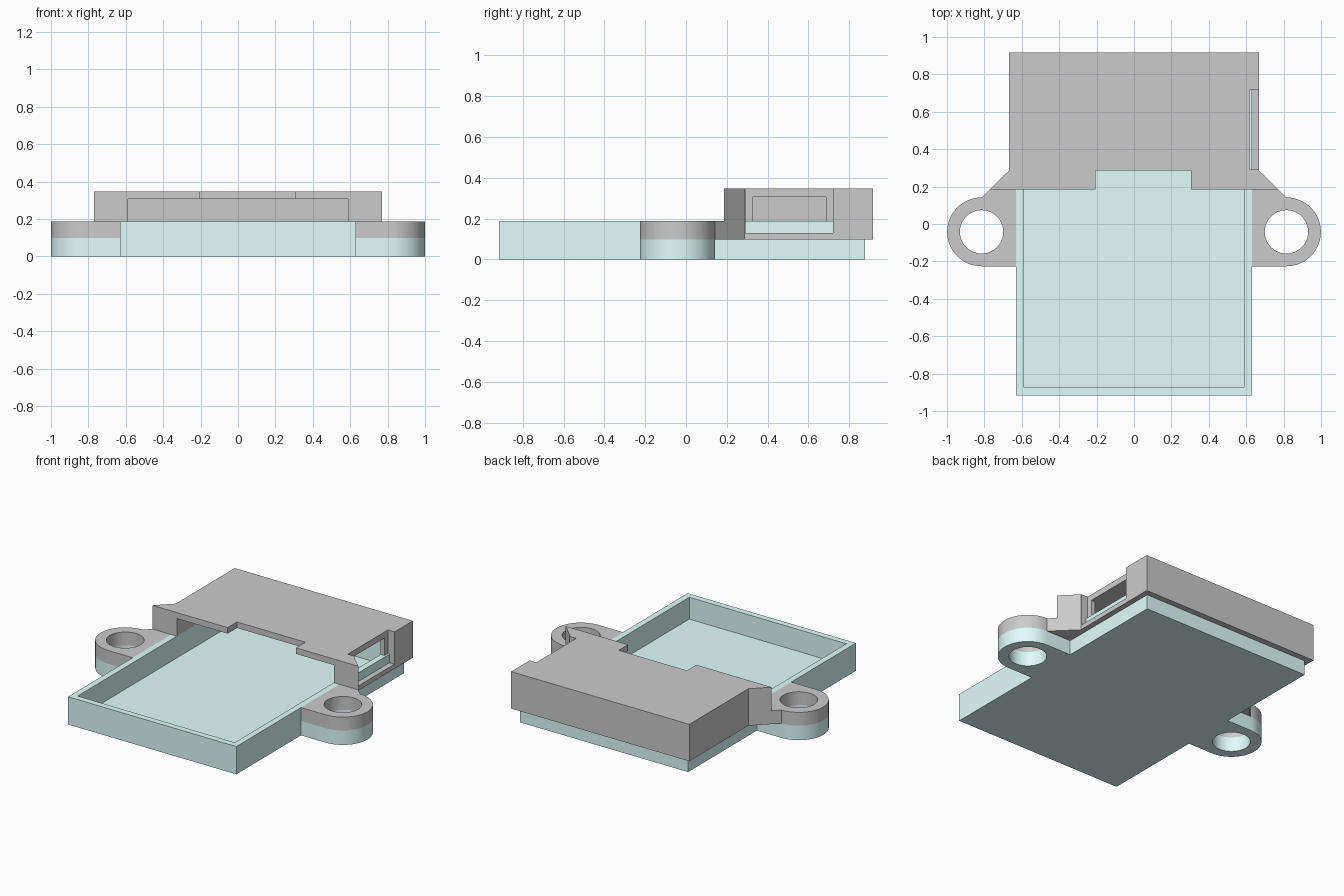
import bpy, bmesh
from math import sin, cos, pi

if "Cube" in bpy.data.objects:
    bpy.data.objects.remove(bpy.data.objects["Cube"])

EAR_X, EAR_Y, EAR_R, HOLE_R = 0.815, -0.042, 0.184, 0.116
SPLIT, RIM, TOP = 0.098, 0.188, 0.348      # main height levels


def prism(name, outline, z0, z1):
    """Closed solid from a counter-clockwise outline."""
    bm = bmesh.new()
    face = bm.faces.new([bm.verts.new((x, y, z0)) for x, y in outline])
    new = bmesh.ops.extrude_face_region(bm, geom=[face])["geom"]
    bmesh.ops.translate(bm, vec=(0, 0, z1 - z0),
                        verts=[v for v in new if isinstance(v, bmesh.types.BMVert)])
    bmesh.ops.recalc_face_normals(bm, faces=bm.faces[:])
    mesh = bpy.data.meshes.new(name)
    bm.to_mesh(mesh)
    bm.free()
    obj = bpy.data.objects.new(name, mesh)
    bpy.context.collection.objects.link(obj)
    return obj


def box(name, x0, x1, y0, y1, z0, z1):
    return prism(name, [(x0, y0), (x1, y0), (x1, y1), (x0, y1)], z0, z1)


def arc(cx, cy, r, a0, a1, n):
    return [(cx + r * cos(a0 + (a1 - a0) * i / n), cy + r * sin(a0 + (a1 - a0) * i / n))
            for i in range(n + 1)]


def combine(target, other, operation):
    """Apply a boolean and remove the helper."""
    other.hide_render = True
    bpy.context.view_layer.objects.active = target
    mod = target.modifiers.new("combine", 'BOOLEAN')
    mod.operation, mod.solver, mod.object = operation, 'EXACT', other
    bpy.ops.object.modifier_apply(modifier=mod.name)
    bpy.data.objects.remove(other, do_unlink=True)


def cut_screw_holes(target):
    for s in (-1, 1):
        ring = arc(s * EAR_X, EAR_Y, HOLE_R, 0, 2 * pi, 48)[:-1]
        combine(target, prism("screw_hole", ring, -0.1, 0.3), 'DIFFERENCE')


def smooth(obj):
    bpy.ops.object.select_all(action='DESELECT')
    obj.select_set(True)
    bpy.context.view_layer.objects.active = obj
    bpy.ops.object.shade_smooth_by_angle(angle=pi / 6)


ear_arc = arc(EAR_X, EAR_Y, EAR_R, -pi / 2, pi / 2, 32)

# Base tray: open box with a lower mounting ear on each side
tray = box("base_tray", -0.63, 0.63, -0.917, 0.877, 0, RIM)
lug = [(0.60, EAR_Y - EAR_R)] + ear_arc + [(0.60, EAR_Y + EAR_R)]
for s in (-1, 1):
    side = [(s * x, y) for x, y in lug]
    combine(tray, prism("ear", side, 0, SPLIT), 'UNION')
combine(tray, box("tray_pocket", -0.588, 0.588, -0.875, 0.835, 0.04, 0.5), 'DIFFERENCE')
cut_screw_holes(tray)

teal = bpy.data.materials.new("pale_teal")
teal.diffuse_color = (0.76, 0.99, 0.98, 1)
teal.use_nodes = True
teal.node_tree.nodes["Principled BSDF"].inputs["Base Color"].default_value = teal.diffuse_color
tray.data.materials.append(teal)

# Lid: one outline with flared shoulders running into the ears
right = ear_arc + [(0.667, 0.287), (0.667, 0.917)]
left = [(-x, y) for x, y in reversed(right)]
lid = prism("lid", right + left, SPLIT, TOP)
cutters = [
    ("ear_step", -1.2, 1.2, -0.5, 0.185, RIM, 0.6),
    ("tray_seat", -0.63, 0.63, -1.0, 0.877, 0.0, RIM),
    ("lid_cavity", -0.588, 0.588, 0.0, 0.835, 0.15, 0.307),
    ("front_notch", -0.207, 0.304, 0.1, 0.285, 0.25, 0.5),
    ("side_recess", 0.617, 0.9, 0.292, 0.72, 0.13, 0.5),
    ("side_window", 0.5, 0.7, 0.328, 0.686, 0.17, 0.307),
]
for c in cutters:
    combine(lid, box(*c), 'DIFFERENCE')
cut_screw_holes(lid)

for part in (tray, lid):
    smooth(part)
